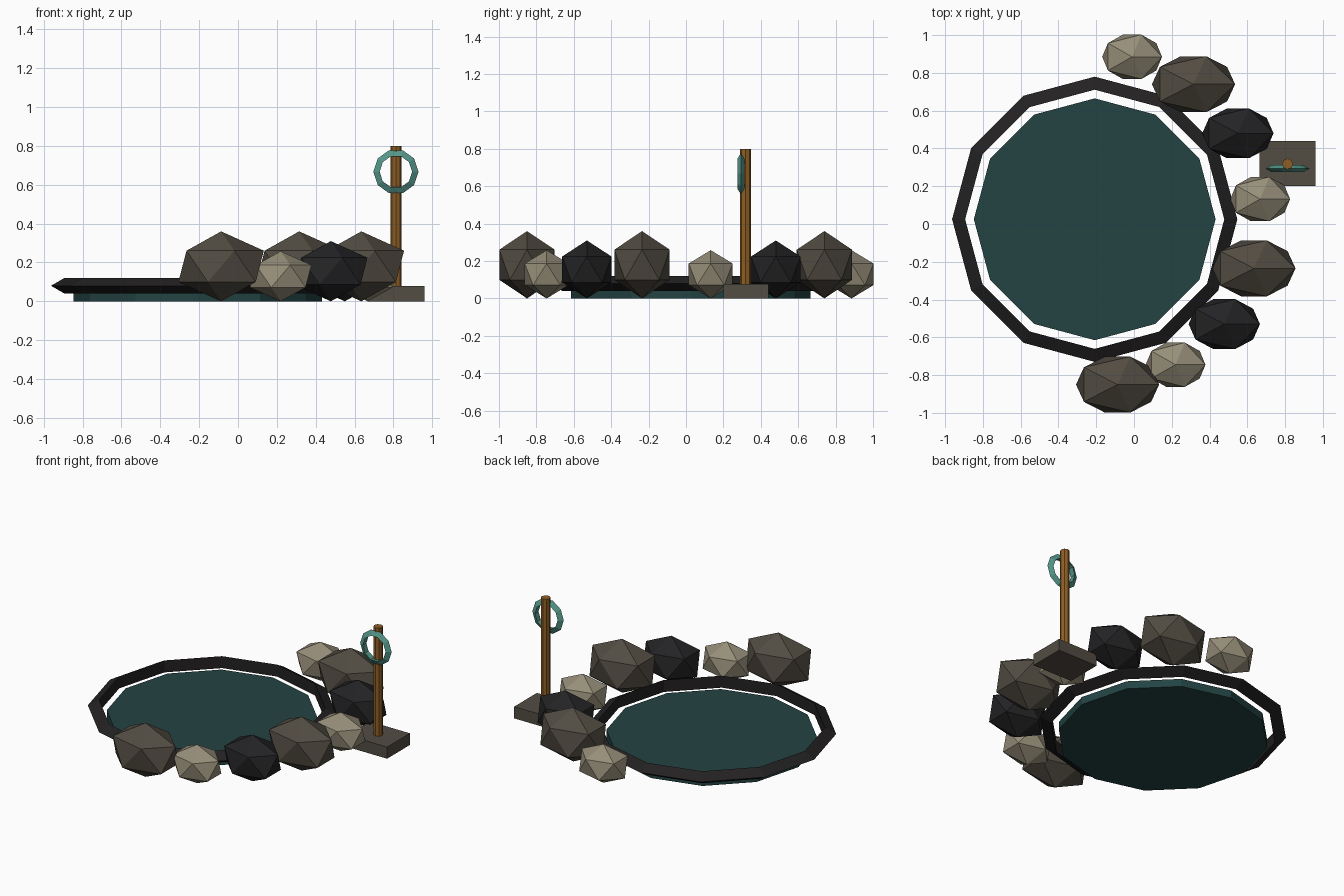
import bpy
import math

if "Cube" in bpy.data.objects:
    bpy.data.objects.remove(bpy.data.objects["Cube"])


def material(name, rgb):
    """Flat colour given as 0-255 sRGB, stored as linear."""
    m = bpy.data.materials.new(name)
    lin = [((c / 255 + 0.055) / 1.055) ** 2.4 for c in rgb]
    m.diffuse_color = (*lin, 1)
    m.use_nodes = True
    m.node_tree.nodes["Principled BSDF"].inputs["Base Color"].default_value = m.diffuse_color
    return m


WATER = material("deep_teal_water", (35, 67, 67))
RIM = material("charcoal_rim", (35, 33, 34))
STONE = material("brown_grey_stone", (82, 76, 66))
PALE = material("pale_stone", (150, 142, 121))
DARK = material("black_stone", (35, 35, 37))
WOOD = material("warm_wood", (143, 95, 38))
HOOP = material("sea_green", (85, 150, 138))


def finish(name, mat, scale=None):
    ob = bpy.context.object
    ob.name = name
    ob.data.name = name
    if scale:
        ob.scale = scale
    ob.data.materials.append(mat)
    return ob


def cylinder(name, mat, x, y, z0, z1, radius, sides):
    bpy.ops.mesh.primitive_cylinder_add(vertices=sides, radius=radius, depth=z1 - z0,
                                        location=(x, y, (z0 + z1) / 2))
    return finish(name, mat)


def ring(name, mat, loc, major, minor, sides, rot=(0, 0, 0)):
    """Hoop with a triangular cross-section."""
    bpy.ops.mesh.primitive_torus_add(location=loc, rotation=rot, major_radius=major,
                                     minor_radius=minor, major_segments=sides,
                                     minor_segments=3)
    return finish(name, mat)


# Pool: twelve-sided water disc with a raised rim around it
PX, PY = -0.208, 0.025
cylinder("pool_water", WATER, PX, PY, 0, 0.052, 0.64, 12)
ring("pool_rim", RIM, (PX, PY, 0.08), 0.709, 0.046, 12)

# Rocks curving round one side of the pool, three sizes
BIG = (STONE, (0.246, 0.174, 0.18))
MID = (DARK, (0.211, 0.155, 0.155))
SMALL = (PALE, (0.177, 0.138, 0.129))
rocks = [
    (SMALL, -0.01, 0.885), (BIG, 0.315, 0.74), (MID, 0.55, 0.48),
    (SMALL, 0.668, 0.132), (BIG, 0.635, -0.235), (MID, 0.478, -0.53),
    (SMALL, 0.22, -0.745), (BIG, -0.087, -0.85),
]
for i, ((mat, size), x, y) in enumerate(rocks, 1):
    bpy.ops.mesh.primitive_ico_sphere_add(subdivisions=1, radius=1,
                                          location=(x, y, size[2]))
    finish(f"rock_{i}", mat, size)

# Stone plinth with a wooden post and a hanging hoop
bpy.ops.mesh.primitive_cube_add(size=1, location=(0.813, 0.32, 0.039))
finish("post_base", STONE, (0.295, 0.24, 0.078))
cylinder("post", WOOD, 0.813, 0.318, 0.07, 0.8, 0.029, 8)
ring("life_ring", HOOP, (0.813, 0.293, 0.667), 0.0945, 0.0215, 10,
     (math.pi / 2, 0, 0))
